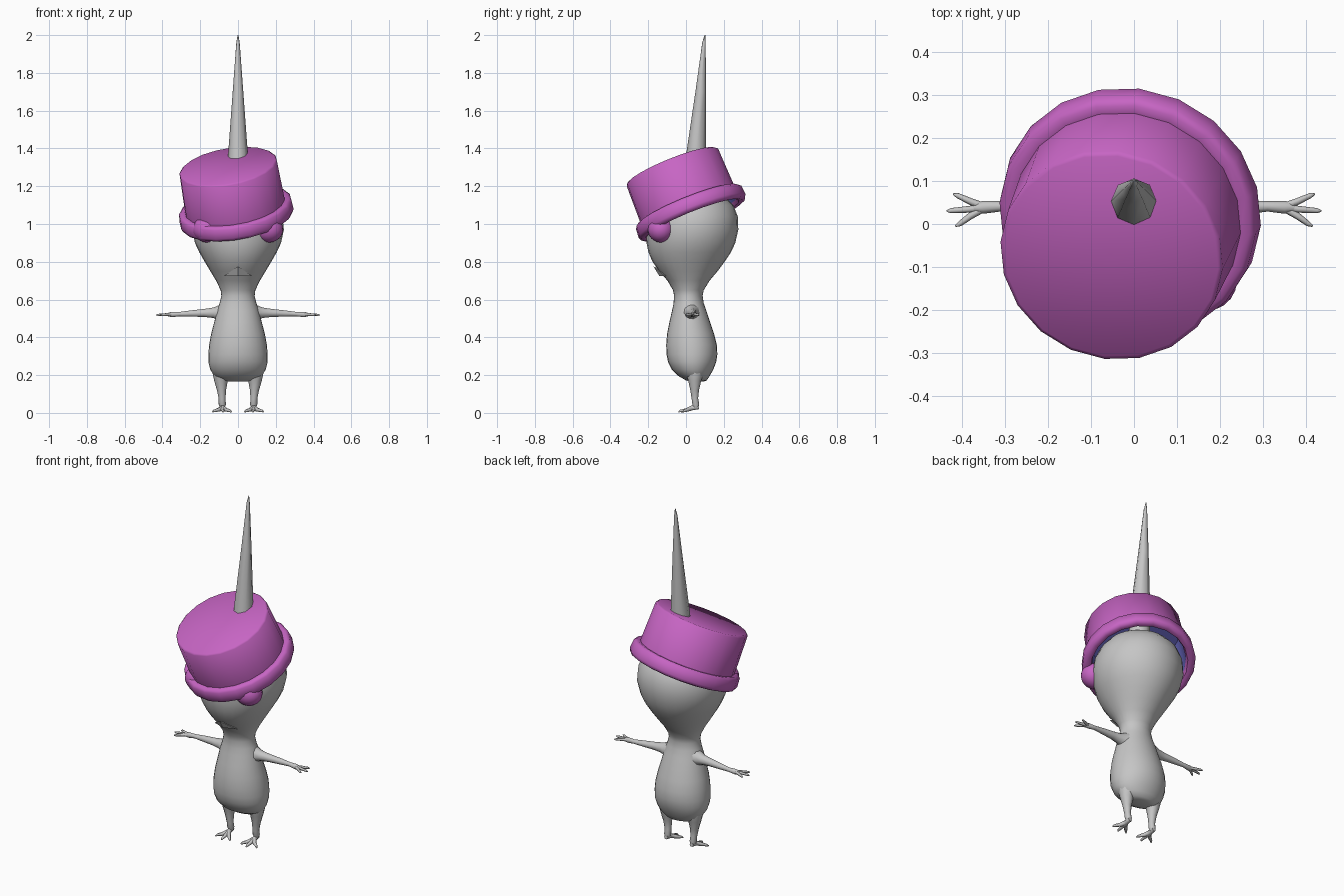
import bpy, bmesh, math
from mathutils import Vector, Matrix

if "Cube" in bpy.data.objects:
    bpy.data.objects.remove(bpy.data.objects["Cube"])


def material(name, rgb):
    m = bpy.data.materials.new(name)
    m.diffuse_color = (*rgb, 1)
    m.use_nodes = True
    m.node_tree.nodes["Principled BSDF"].inputs["Base Color"].default_value = m.diffuse_color
    return m


GREY = material("plain_grey", (0.56, 0.56, 0.56))
PURPLE = material("purple", (0.57, 0.13, 0.55))
BLUE = material("lining_blue", (0.13, 0.13, 0.5))


def finish(name, bm, mats, angle=45):
    bmesh.ops.recalc_face_normals(bm, faces=bm.faces)
    me = bpy.data.meshes.new(name)
    bm.to_mesh(me)
    bm.free()
    ob = bpy.data.objects.new(name, me)
    bpy.context.collection.objects.link(ob)
    for m in mats:
        me.materials.append(m)
    bpy.ops.object.select_all(action='DESELECT')
    ob.select_set(True)
    bpy.context.view_layer.objects.active = ob
    bpy.ops.object.shade_smooth_by_angle(angle=math.radians(angle))
    return ob


def skin(bm, rings):
    """Bridge rings of points; returns side faces grouped by ring."""
    loops = [[bm.verts.new(p) for p in r] for r in rings]
    n = len(loops[0])
    bands = []
    for a, b in zip(loops, loops[1:]):
        bands.append([bm.faces.new((a[i], a[(i + 1) % n], b[(i + 1) % n], b[i]))
                      for i in range(n)])
    bm.faces.new(loops[0])
    bm.faces.new(loops[-1])
    return bands


def tube(bm, path, sides=10):
    """Tapered limb along (x, y, z, radius) points."""
    pts = [Vector(p[:3]) for p in path]
    whole = pts[-1] - pts[0]
    ref = Vector((0, 0, 1)) if abs(whole.z) < 0.7 * whole.length else Vector((0, 1, 0))
    rings = []
    for i, p in enumerate(pts):
        d = (pts[min(i + 1, len(pts) - 1)] - pts[max(i - 1, 0)]).normalized()
        u = d.cross(ref).normalized()
        v = d.cross(u)
        rings.append([p + path[i][3] * (u * math.cos(t) + v * math.sin(t))
                      for t in (2 * math.pi * k / sides for k in range(sides))])
    skin(bm, rings)


# Body and head in one skin: height, half width, front y, back y
SECTIONS = [
    (.165, .05, .03, .09), (.172, .09, .0, .11), (.195, .125, -.04, .125),
    (.23, .147, -.075, .145), (.27, .157, -.095, .16), (.31, .157, -.103, .166),
    (.36, .153, -.105, .163), (.42, .142, -.1, .148), (.48, .126, -.088, .128),
    (.54, .112, -.074, .108), (.58, .098, -.066, .094), (.62, .088, -.063, .088),
    (.65, .092, -.069, .094), (.7, .116, -.098, .125), (.75, .146, -.142, .167),
    (.8, .176, -.177, .205), (.85, .205, -.199, .238), (.9, .228, -.209, .261),
    (.97, .243, -.213, .277), (1.04, .235, -.203, .274), (1.1, .207, -.178, .25),
    (1.15, .163, -.13, .2), (1.19, .1, -.065, .13), (1.205, .04, -.01, .07)]
bm = bmesh.new()
skin(bm, [[(w * math.cos(t), (f + b) / 2 + (b - f) / 2 * math.sin(t), z)
           for t in (2 * math.pi * k / 28 for k in range(28))]
          for z, w, f, b in SECTIONS])
finish("body_and_head", bm, [GREY], 60)

for s, side in ((-1, "left"), (1, "right")):
    # Arm with three fingers
    bm = bmesh.new()
    tube(bm, [(s * .06, .025, .53, .06), (s * .1, .028, .53, .042),
              (s * .13, .03, .53, .029), (s * .18, .033, .529, .022),
              (s * .25, .038, .526, .017), (s * .31, .041, .523, .012),
              (s * .35, .039, .521, .015), (s * .372, .037, .52, .009)])
    for x, y in ((.42, .07), (.435, .03), (.415, -.005)):
        tube(bm, [(s * .345, .039, .521, .009), (s * .38, .038 + (y - .038) * .45, .521, .008),
                  (s * (x - .01), y + (.038 - y) * .12, .519, .006), (s * x, y, .518, .002)], 6)
    finish(side + "_arm", bm, [GREY], 65)

    # Leg with three toes
    bm = bmesh.new()
    tube(bm, [(s * .08, .045, .27, .062), (s * .087, .046, .215, .05),
              (s * .09, .046, .17, .036), (s * .087, .046, .12, .024),
              (s * .084, .047, .075, .018), (s * .083, .052, .045, .019),
              (s * .083, .054, .024, .012)])
    for x, y in ((.035, -.025), (.08, -.04), (.135, -.018)):
        tube(bm, [(s * .083, .068, .03, .012), (s * .083, .03, .026, .014),
                  (s * (.083 + (x - .083) * .35), .008, .017, .011),
                  (s * (.083 + (x - .083) * .85), y + .008, .01, .007), (s * x, y, .005, .003)], 6)
    finish(side + "_leg", bm, [GREY], 65)

    # Eye
    bm = bmesh.new()
    bmesh.ops.create_uvsphere(bm, u_segments=20, v_segments=12, radius=1)
    bmesh.ops.transform(bm, matrix=Matrix.Translation((s * .163, -.133, .972))
                        @ Matrix.Diagonal((.076, .07, .07, 1)), verts=bm.verts)
    finish(side + "_eye", bm, [PURPLE])

# Mouth: a slanted triangle above a small pointed lip
bm = bmesh.new()
corner_l, corner_r, tip, peak, back = [bm.verts.new(p) for p in (
    (-.075, -.112, .725), (.075, -.112, .725), (0, -.142, .726), (0, -.172, .775), (0, -.06, .735))]
for f in ((corner_l, tip, peak), (tip, corner_r, peak), (corner_l, peak, back),
          (peak, corner_r, back), (corner_l, back, tip), (tip, back, corner_r)):
    bm.faces.new(f)
finish("mouth", bm, [GREY], 20)

# Stem through the hat
bm = bmesh.new()
tube(bm, [(0, .042, 1.18, .06), (0, .053, 1.36, .053), (0, .078, 1.7, .028),
          (0, .095, 1.96, .009), (0, .1, 2.0, .002)], 8)
finish("stem", bm, [GREY], 60)

# Tilted bucket hat, turned from a profile of (radius, height); last bands are lining
PROFILE = [(.002, .27), (.252, .27), (.262, .262), (.268, .04), (.288, .042), (.302, .03),
           (.306, -.02), (.298, -.036), (.28, -.042), (.262, -.036), (.254, -.015),
           (.247, .24), (.002, .24)]
axis = Vector((-.16, -.37, .915)).normalized()
place = Matrix.Translation((-.01, .025, 1.06)) @ axis.to_track_quat('Z', 'Y').to_matrix().to_4x4()
bm = bmesh.new()
bands = skin(bm, [[(r * math.cos(t), r * math.sin(t), h)
                   for t in (2 * math.pi * k / 20 for k in range(20))] for r, h in PROFILE])
for band in bands[-2:]:
    for f in band:
        f.material_index = 1
bmesh.ops.transform(bm, matrix=place, verts=bm.verts)
finish("hat", bm, [PURPLE, BLUE], 50)
